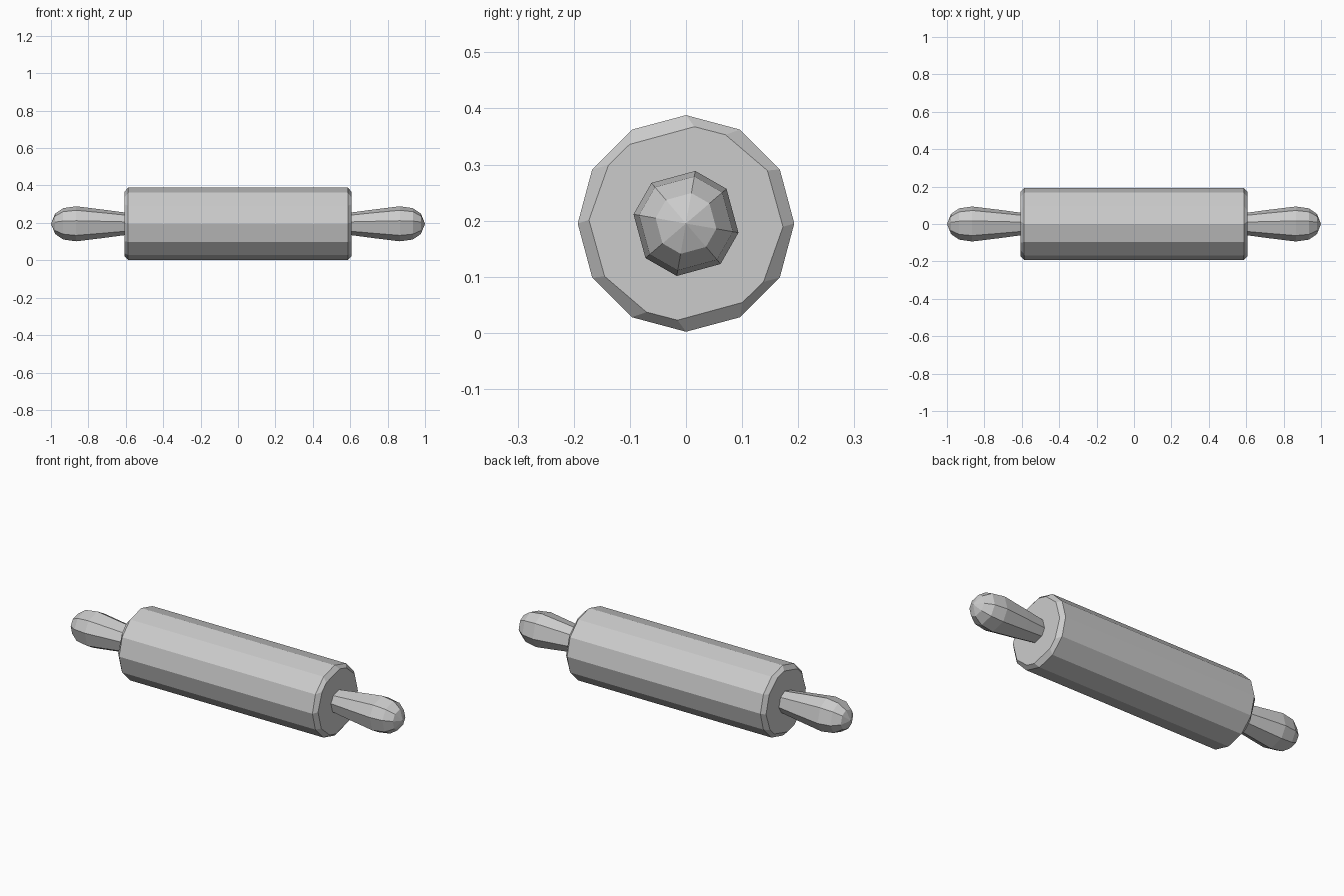
import bpy, bmesh
from math import radians, cos, sin

AXIS_Z = 0.195

cube = bpy.data.objects.get("Cube")
if cube:
    bpy.data.objects.remove(cube, do_unlink=True)

# One plain grey for the whole tool
grey = bpy.data.materials.new("light grey")
grey.use_nodes = True
colour = (0.6, 0.6, 0.6, 1)
grey.diffuse_color = colour
grey.node_tree.nodes["Principled BSDF"].inputs["Base Color"].default_value = colour


def loft(name, rings):
    """Skin rings of (x, radius, angles) along x and cap both ends."""
    bm = bmesh.new()
    loops = [[bm.verts.new((x, r * cos(radians(a)), AXIS_Z + r * sin(radians(a))))
              for a in angles] for x, r, angles in rings]
    count = len(loops[0])
    for near, far in zip(loops, loops[1:]):
        for i in range(count):
            j = (i + 1) % count
            bm.faces.new((near[i], near[j], far[j], far[i]))
    bm.faces.new(loops[0])
    bm.faces.new(loops[-1])
    bmesh.ops.remove_doubles(bm, verts=bm.verts, dist=0.0005)
    bmesh.ops.recalc_face_normals(bm, faces=bm.faces)
    mesh = bpy.data.meshes.new(name)
    bm.to_mesh(mesh)
    bm.free()
    mesh.materials.append(grey)
    obj = bpy.data.objects.new(name, mesh)
    bpy.context.collection.objects.link(obj)
    return obj


# Roller: twelve-sided barrel with uneven hand-cut chamfers at the ends
barrel = [30 * i for i in range(12)]
cut = [half + a for half in (0, 180) for a in (-2, 33, 66, 85, 125.5, 143)]
loft("roller", [(-0.607, 0.173, cut), (-0.587, 0.193, barrel),
                (0.587, 0.193, barrel), (0.607, 0.173, cut)])

# Handles: eight-sided grips with alternating wide and narrow faces
grip = [quarter + a for quarter in (0, 90, 180, 270) for a in (-10, 40.5)]
profile = [(0.58, 0.06), (0.61, 0.062), (0.72, 0.077), (0.865, 0.095),
           (0.935, 0.085), (0.978, 0.055), (1.0, 0.0002)]
for side, sign in (("left", 1), ("right", -1)):
    loft(side + "_handle", [(sign * x, r, grip) for x, r in profile])
